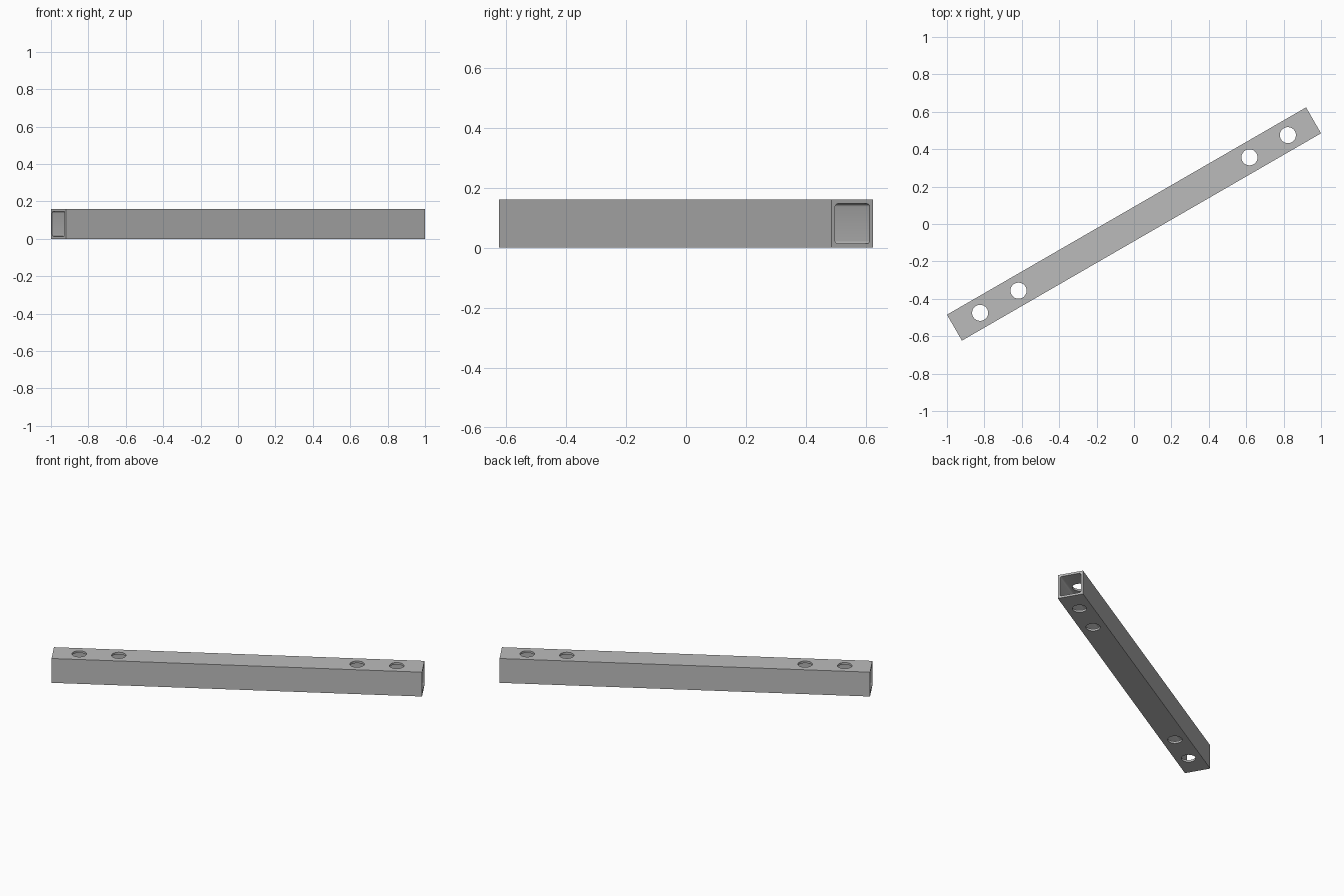
import bpy, bmesh, math
from mathutils import Matrix

if "Cube" in bpy.data.objects:
    bpy.data.objects.remove(bpy.data.objects["Cube"], do_unlink=True)

LENGTH, WIDTH, WALL = 2.217, 0.16, 0.0135
HOLE_RADIUS = 0.043
HOLE_POSITIONS = (0.713, 0.95)

steel = bpy.data.materials.new("grey steel")
steel.use_nodes = True
steel.diffuse_color = (0.5, 0.5, 0.5, 1)
steel.node_tree.nodes["Principled BSDF"].inputs["Base Color"].default_value = (0.5, 0.5, 0.5, 1)


def make_object(name, bm):
    mesh = bpy.data.meshes.new(name)
    bm.to_mesh(mesh)
    bm.free()
    mesh.materials.append(steel)
    obj = bpy.data.objects.new(name, mesh)
    bpy.context.collection.objects.link(obj)
    return obj


def box(length, width):
    bm = bmesh.new()
    bmesh.ops.create_cube(bm, size=1, matrix=Matrix.Diagonal((length, width, width, 1)))
    return bm


def cut(target, cutter):
    cutter.hide_render = True
    mod = target.modifiers.new("cut", "BOOLEAN")
    mod.operation, mod.solver, mod.object = "DIFFERENCE", "EXACT", cutter
    bpy.context.view_layer.objects.active = target
    bpy.ops.object.modifier_apply(modifier=mod.name)
    bpy.data.objects.remove(cutter, do_unlink=True)


# Square bar
tube = make_object("square_tube", box(LENGTH, WIDTH))

# Hollow core with rounded lengthwise corners
core = box(LENGTH + 0.2, WIDTH - 2 * WALL)
long_edges = [e for e in core.edges if abs(e.verts[0].co.x - e.verts[1].co.x) > 1]
bmesh.ops.bevel(core, geom=long_edges, offset=0.01, segments=4, profile=0.5, affect="EDGES")
cut(tube, make_object("core_cutter", core))

# Bolt holes through top and bottom walls, two near each end
holes = bmesh.new()
for side in (-1, 1):
    for x in HOLE_POSITIONS:
        bmesh.ops.create_cone(holes, cap_ends=True, segments=40, radius1=HOLE_RADIUS,
                              radius2=HOLE_RADIUS, depth=WIDTH * 2,
                              matrix=Matrix.Translation((side * x, 0, 0)))
cut(tube, make_object("hole_cutter", holes))

# Turn the tube and rest it on the ground
tube.data.transform(Matrix.Translation((0, 0, WIDTH / 2)) @ Matrix.Rotation(math.radians(30), 4, "Z"))
bpy.ops.object.select_all(action="DESELECT")
tube.select_set(True)
bpy.context.view_layer.objects.active = tube
bpy.ops.object.shade_smooth_by_angle(angle=math.radians(30))
